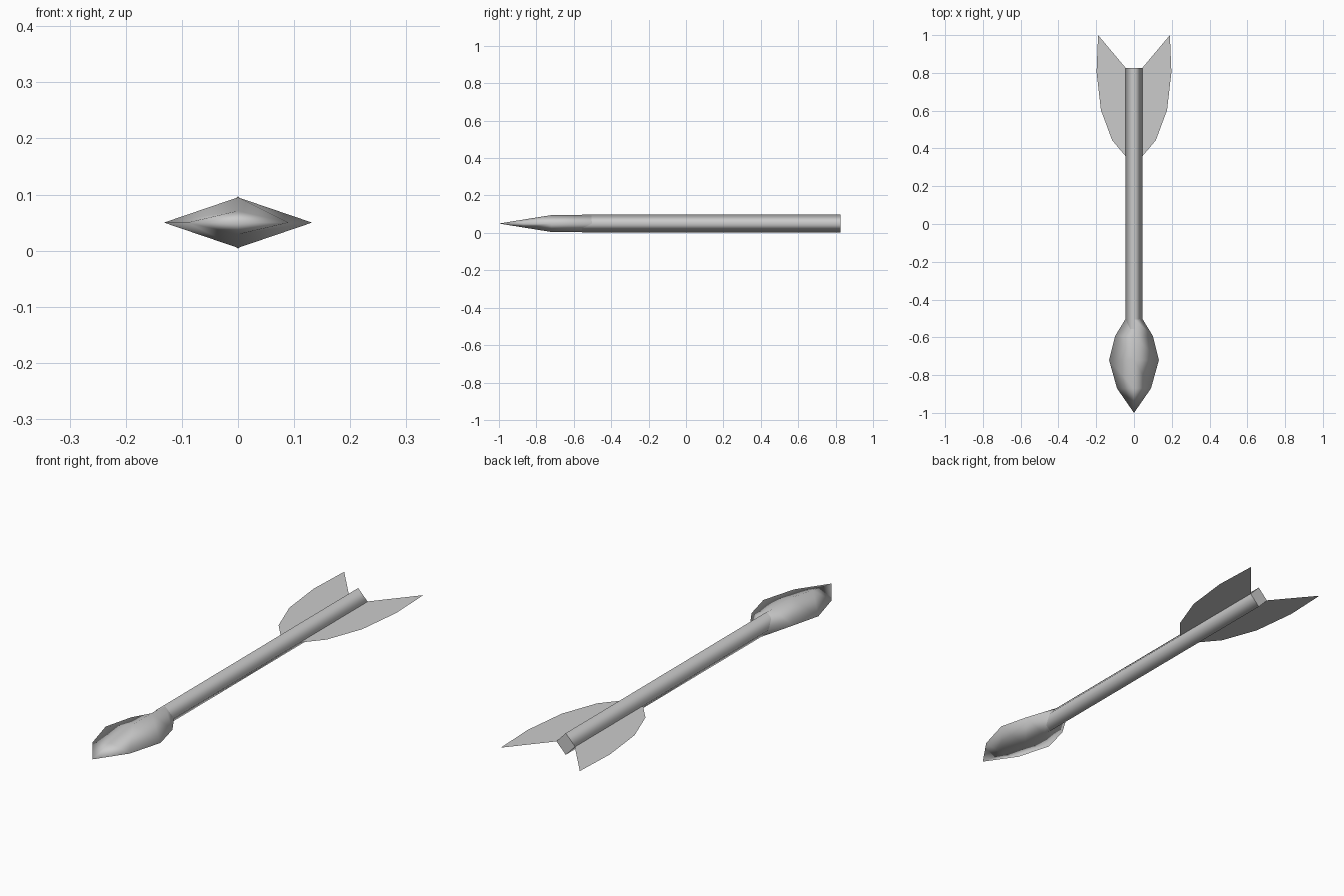
import bpy, bmesh

cube = bpy.data.objects.get("Cube")
if cube:
    bpy.data.objects.remove(cube, do_unlink=True)

AXIS_Z = 0.05

grey = bpy.data.materials.new("plain_grey")
grey.use_nodes = True
COLOR = (0.6, 0.6, 0.6, 1)
grey.diffuse_color = COLOR
grey.node_tree.nodes["Principled BSDF"].inputs["Base Color"].default_value = COLOR


def finish(name, bm):
    mesh = bpy.data.meshes.new(name)
    bm.to_mesh(mesh)
    bm.free()
    mesh.materials.append(grey)
    obj = bpy.data.objects.new(name, mesh)
    bpy.context.collection.objects.link(obj)
    return obj


def diamond_loft(name, sections, tip_y=None):
    """Smooth diamond-section body; sections are (y, half width, half height)."""
    bm = bmesh.new()
    rings = [[bm.verts.new((sx * w, y, AXIS_Z + sz * h))
              for sx, sz in ((1, 0), (0, 1), (-1, 0), (0, -1))]
             for y, w, h in sections]
    sides = []
    for a, b in zip(rings, rings[1:]):
        for i in range(4):
            j = (i + 1) % 4
            sides.append(bm.faces.new((a[i], a[j], b[j], b[i])))
    if tip_y is None:
        bm.faces.new(rings[0])
    else:
        tip = bm.verts.new((0, tip_y, AXIS_Z))
        for i in range(4):
            sides.append(bm.faces.new((tip, rings[0][(i + 1) % 4], rings[0][i])))
    bm.faces.new(rings[-1])
    for f in sides:
        f.smooth = True
    bmesh.ops.recalc_face_normals(bm, faces=bm.faces)
    return finish(name, bm)


# Shaft with flat ends
diamond_loft("shaft", [(-0.555, 0.045, 0.047), (0.825, 0.045, 0.047)])

# Leaf-shaped arrowhead
diamond_loft("arrowhead", [(-0.87, 0.09, 0.021), (-0.72, 0.132, 0.045),
                           (-0.593, 0.1, 0.045), (-0.503, 0.045, 0.045)], tip_y=-1.0)

# Paper-thin tail fins, one per side
FIN = [(0.043, 0.357), (0.116, 0.444), (0.175, 0.603),
       (0.198, 0.804), (0.19, 1.0), (0.043, 0.825)]
for side, name in ((1, "left_fin"), (-1, "right_fin")):
    bm = bmesh.new()
    face = bm.faces.new([bm.verts.new((side * x, y, AXIS_Z)) for x, y in FIN])
    face.normal_update()
    if face.normal.z < 0:
        face.normal_flip()
    finish(name, bm)
